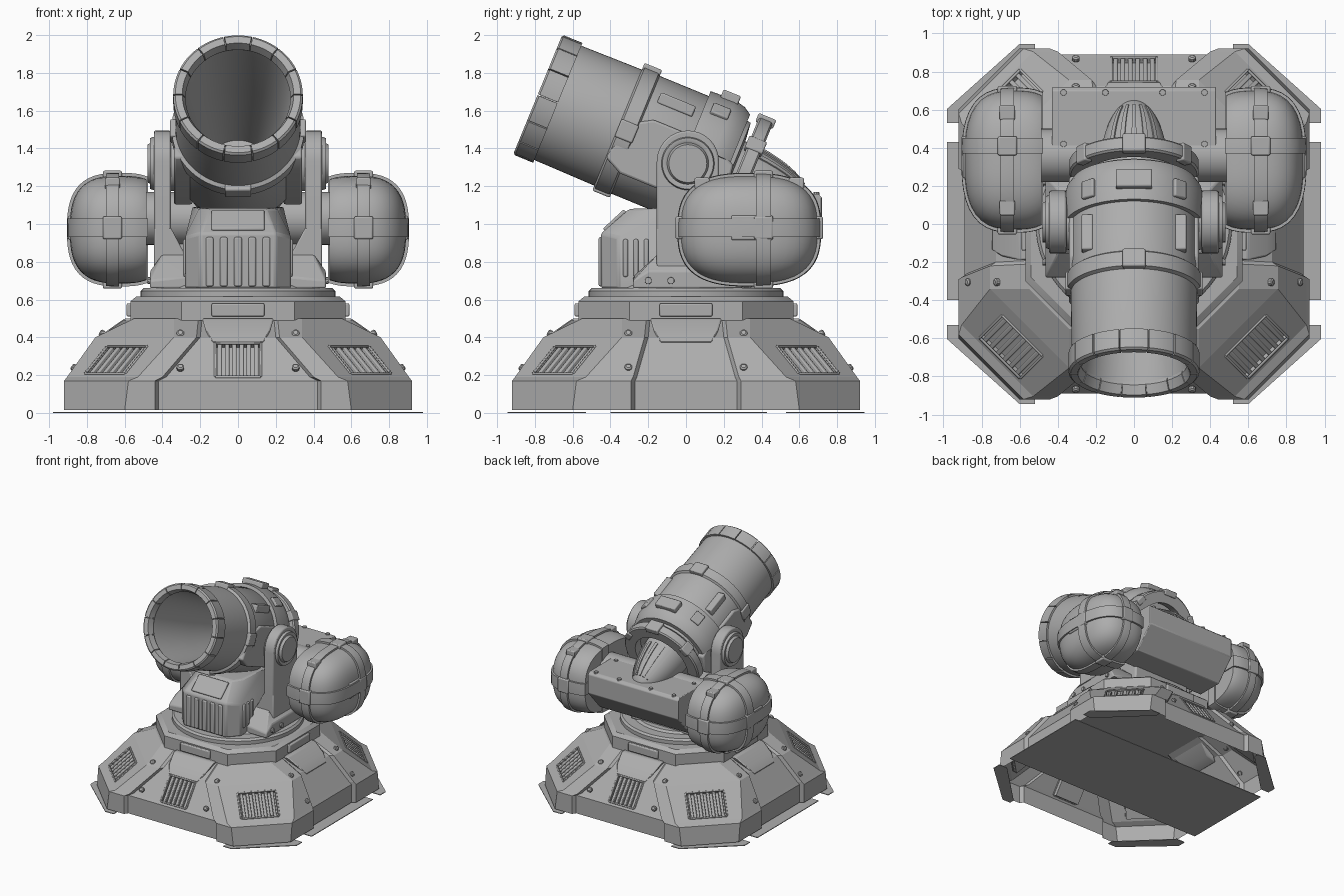
import bpy, bmesh, math
from mathutils import Matrix, Vector

if "Cube" in bpy.data.objects:
    bpy.data.objects.remove(bpy.data.objects["Cube"])

metal = bpy.data.materials.new("grey_metal")
metal.diffuse_color = (0.42, 0.42, 0.42, 1)
metal.use_nodes = True
metal.node_tree.nodes["Principled BSDF"].inputs["Base Color"].default_value = metal.diffuse_color


def finish(name, bm, mat=None, bevel=0):
    bmesh.ops.recalc_face_normals(bm, faces=bm.faces)
    if mat is not None:
        bm.transform(mat)
    me = bpy.data.meshes.new(name)
    bm.to_mesh(me)
    bm.free()
    me.materials.append(metal)
    ob = bpy.data.objects.new(name, me)
    bpy.context.collection.objects.link(ob)
    if bevel:
        m = ob.modifiers.new("bevel", 'BEVEL')
        m.width, m.segments = bevel, 2
    return ob


def hull(name, pts, mat=None, bevel=0):
    bm = bmesh.new()
    for p in pts:
        bm.verts.new(p)
    bmesh.ops.convex_hull(bm, input=bm.verts)
    bmesh.ops.delete(bm, geom=[v for v in bm.verts if not v.link_faces], context='VERTS')
    bmesh.ops.dissolve_limit(bm, angle_limit=0.01, verts=bm.verts, edges=bm.edges)
    return finish(name, bm, mat, bevel)


def box(name, c, s, mat=None, bevel=0.008):
    pts = [(c[0] + i * s[0] / 2, c[1] + j * s[1] / 2, c[2] + k * s[2] / 2)
           for i in (-1, 1) for j in (-1, 1) for k in (-1, 1)]
    return hull(name, pts, mat, bevel)


def loft(rings):
    bm = bmesh.new()
    vs = [[bm.verts.new(p) for p in r] for r in rings]
    n = len(rings[0])
    for a, b in zip(vs, vs[1:]):
        for i in range(n):
            bm.faces.new((a[i], a[(i + 1) % n], b[(i + 1) % n], b[i]))
    bm.faces.new(vs[-1])
    bm.normal_update()
    return bm


def lathe(name, prof, mat=None, n=48, a0=0.0, a1=2 * math.pi, closed=False):
    """Turn (height, radius) points about local z; closed profiles may be partial arcs."""
    bm = bmesh.new()
    full = a1 - a0 > 6.28
    cnt = n if full else n + 1
    vs = []
    for i in range(cnt):
        a = a0 + (a1 - a0) * i / n
        vs.append([bm.verts.new((r * math.cos(a), r * math.sin(a), t)) for t, r in prof])
    m = len(prof)
    for i in range(n):
        p, q = vs[i], vs[(i + 1) % cnt]
        for j in range(m if closed else m - 1):
            k = (j + 1) % m
            bm.faces.new((p[j], q[j], q[k], p[k]))
    if closed and not full:
        bm.faces.new(vs[0])
        bm.faces.new(vs[-1][::-1])
    bmesh.ops.remove_doubles(bm, verts=bm.verts, dist=1e-5)
    return finish(name, bm, mat)


def frame(origin, nz):
    """Frame on a wall: local x sideways, y up the slope, z outward."""
    x = Vector((-nz.y, nz.x, 0)).normalized()
    m = Matrix((x, nz.cross(x), nz)).transposed().to_4x4()
    m.translation = origin
    return m


def facing(yaw, dist, z, tilt):
    o = Vector((math.cos(yaw), math.sin(yaw), 0))
    return frame(o * dist + Vector((0, 0, z)), o * math.cos(tilt) + Vector((0, 0, math.sin(tilt))))


# Ground plates
box("ground_strip", (0, 0.015, 0.003), (1.96, 0.83, 0.006), bevel=0)
for sx in (-1, 1):
    for sy in (-1, 1):
        hull("corner_plate", [(sx * x, sy * y, z) for z in (0, 0.006) for x, y in
                              ((0.9, 0.53), (0.98, 0.53), (0.98, 0.605), (0.6, 0.945), (0.52, 0.945), (0.52, 0.9))])


# Pedestal: sloped octagon whose corner blocks stand proud of the side panels
def base_ring(z, a, c, sx, sy, d=0.03):
    q = [(sx, a - d), (sx + 0.02, a), (c, a), (a, c), (a, sy + 0.02), (a - d, sy)]
    pts = q + [(x, -y) for x, y in q[::-1]] + [(-x, -y) for x, y in q] + [(-x, y) for x, y in q[::-1]]
    return [(x, y, z) for x, y in pts]


bm = loft([base_ring(0.015, 0.92, 0.6, 0.42, 0.27), base_ring(0.17, 0.92, 0.58, 0.42, 0.27),
           base_ring(0.19, 0.905, 0.53, 0.38, 0.26), base_ring(0.4, 0.755, 0.34, 0.2, 0.2),
           base_ring(0.5, 0.55, 0.34, 0.19, 0.19)])

# Vent recesses cut into the diagonal, front and back slopes
bm.faces.ensure_lookup_table()
for f in [f for f in bm.faces if 0.25 < f.calc_center_median().z < 0.34]:
    c = f.calc_center_median()
    diag = abs(abs(c.x) - abs(c.y)) < 0.01
    if not diag and abs(c.x) > 0.01:
        continue
    n = f.normal.copy()
    if n.dot(c) < 0:
        n.negate()
    c.z = 0.28
    c += Vector((n.x, n.y, 0)).normalized() * (0.015 * n.z / math.hypot(n.x, n.y))
    m = frame(c, n)
    w, h = (0.3, 0.22) if diag else (0.24, 0.22)
    bmesh.ops.inset_region(bm, faces=[f], thickness=0.03)
    for v in f.verts:
        p = m.inverted() @ v.co
        v.co = m @ Vector((math.copysign(w / 2, p.x), math.copysign(h / 2, p.y), 0))
    bmesh.ops.inset_region(bm, faces=[f], thickness=0.004)
    for v in f.verts:
        v.co -= n * 0.035
    for k in range(6):
        box("vent_bar", ((k - 2.5) * w / 6.2, 0, -0.018), (0.024, h, 0.03), m, 0.006)
    for s in (-1, 1):
        box("vent_frame", (s * w / 2, 0, 0), (0.014, h, 0.012), m, 0.004)
        box("vent_frame", (0, s * h / 2, 0), (w, 0.014, 0.012), m, 0.004)
pedestal = finish("pedestal", bm)

# Lids, collar plates and bolts on the four straight sides
bolt = [(-0.01, 0.02), (0.008, 0.02), (0.014, 0.012), (0.014, 0)]
for i in range(4):
    f = facing(i * math.pi / 2, 0, 0, 0)
    hull("panel_lid", [(x * s, y, z) for s in (-1, 1) for x, y, z in
                       ((0.19, 0.5, 0.54), (0.19, 0.5, 0.6), (0.17, 0.43, 0.7), (0.14, 0.37, 0.75),
                        (0.14, 0.4, 0.66))], f, 0.01)
    box("collar_plate", (0, 0.545, 0.575), (0.28, 0.07, 0.03), f)
    for s in (-1, 1):
        for y, dist, tilt in ((0.24, 0.869, 36), (0.42, 0.72, 26)):
            lathe("bolt", bolt, facing(i * math.pi / 2, dist, y, math.radians(tilt))
                  @ Matrix.Translation((s * 0.305, 0, 0)), 10)


# Collar and turntable
def octagon(z, a, c):
    return [(x, y, z) for x, y in ((c, a), (a, c), (a, -c), (c, -a), (-c, -a), (-a, -c), (-a, c), (-c, a))]


finish("collar", loft([octagon(0.49, 0.57, 0.3), octagon(0.59, 0.57, 0.3), octagon(0.615, 0.54, 0.28)]))
lathe("turntable", [(0.6, 0.5), (0.615, 0.515), (0.645, 0.515), (0.66, 0.5), (0.66, 0.42), (0.675, 0.4), (0.675, 0)], n=64)

# Turret block with front slats and side vents
hull("turret_block", [(s * x, y, z) for s in (-1, 1) for x, y, z in (
    (0.2, -0.45, 0.66), (0.28, -0.36, 0.66), (0.28, 0.35, 0.66), (0.2, -0.45, 0.95), (0.28, -0.36, 0.93),
    (0.15, -0.3, 1.08), (0.21, -0.22, 1.08), (0.24, 0.0, 1.09), (0.26, 0.35, 1.0))], bevel=0.012)
box("brow_panel", (0, 0, 0), (0.28, 0.15, 0.03), facing(-math.pi / 2, 0.375, 1.015, math.radians(47)))
for k in range(5):
    box("front_slat", ((k - 2) * 0.075, -0.45, 0.8), (0.04, 0.025, 0.26))
for s in (-1, 1):
    for k in range(3):
        box("side_slat", (s * 0.28, -0.32 + k * 0.055, 0.82), (0.02, 0.025, 0.2))

# Arms with inward-kinked feet, and trunnion hubs
for s in (-1, 1):
    head = [(0.01 + 0.165 * math.cos(a), 1.33 + 0.165 * math.sin(a))
            for a in [math.pi * k / 16 for k in range(17)]]
    hull("arm", [(s * x, y, z) for x in (0.355, 0.445) for y, z in head + [(-0.155, 0.9), (0.175, 0.9)]], bevel=0.01)
    hull("arm_knee", [(s * x, y, z) for y in (-0.155, 0.175) for x, z in
                      ((0.355, 0.98), (0.445, 0.98), (0.26, 0.8), (0.26, 0.66), (0.445, 0.66))], bevel=0.008)
    hull("arm_foot", [(s * x, y, z) for x, y, z in (
        (0.265, -0.28, 0.66), (0.465, -0.28, 0.66), (0.265, -0.28, 0.72), (0.465, -0.28, 0.7),
        (0.265, -0.15, 0.84), (0.4, -0.15, 0.84), (0.465, -0.2, 0.75), (0.265, 0.18, 0.84), (0.4, 0.18, 0.84),
        (0.465, 0.25, 0.75), (0.265, 0.3, 0.74), (0.265, 0.3, 0.66), (0.465, 0.3, 0.66))], bevel=0.008)
    hub = Matrix.Translation((0, 0.01, 1.32)) @ Matrix.Rotation(s * math.pi / 2, 4, 'Y')
    lathe("hub", [(0.25, 0.15), (0.45, 0.14), (0.465, 0.135), (0.465, 0.12), (0.46, 0.11),
                  (0.48, 0.1), (0.48, 0)], hub)
    for y in (-0.2, -0.08, 0.22):
        lathe("foot_bolt", [(0.45, 0.02), (0.48, 0.018), (0.48, 0)],
              Matrix.Translation((0, y, 0.7)) @ Matrix.Rotation(s * math.pi / 2, 4, 'Y'), 10)

# Barrel: local z runs backward from the muzzle, local -y is the top
d = Vector((0, 0.925, -0.38)).normalized()
xa = Vector((1, 0, 0))
gun = Matrix((xa, d.cross(xa), d)).transposed().to_4x4()
gun.translation = (0, -0.785, 1.685)
lathe("barrel", [(1.05, 0), (1.05, 0.17), (0.5, 0.235), (0.12, 0.275), (0.015, 0.295), (0.015, 0.315),
                 (0.11, 0.327), (0.46, 0.332), (0.47, 0.352), (0.55, 0.352), (0.56, 0.337), (0.92, 0.337),
                 (0.97, 0.31), (1.1, 0.29), (1.11, 0.2), (1.11, 0)], gun, 64)
for k in range(14):
    a = 2 * math.pi * k / 14
    lathe("muzzle_segment", [(0, 0.295), (0, 0.332), (0.01, 0.343), (0.115, 0.343), (0.115, 0.3), (0.05, 0.277)],
          gun, 6, a + 0.01, a + 2 * math.pi / 14 - 0.01, True)
lathe("breech_ring", [(1.13, 0.24), (1.13, 0.33), (1.14, 0.34), (1.2, 0.34), (1.21, 0.33), (1.21, 0.24)],
      gun, 36, math.radians(165), math.radians(375), True)
lathe("breech_band", [(0.84, 0.3), (0.84, 0.365), (0.98, 0.37), (1.04, 0.355), (1.08, 0.33), (1.08, 0.26)],
      gun, 36, math.radians(190), math.radians(350), True)
# Breech nose with raised ribs
nose = [(1.08 + 0.47 * math.sin(a), 0.19 * math.cos(a)) for a in [math.pi / 2 * k / 12 for k in range(13)]]
lathe("breech_nose", nose, gun, 32)
for a in (-130, -110, -90, -70, -50):
    lathe("nose_rib", [(t, r + 0.008) for t, r in nose[2:9]] + [(t, r - 0.02) for t, r in nose[8:1:-1]],
          gun, 2, math.radians(a - 4), math.radians(a + 4), True)
# Clamps and blocks around the barrel
for a, t, r, sz in ((-90, 0.51, 0.345, 0.12), (0, 0.51, 0.335, 0.1), (180, 0.51, 0.335, 0.1), (90, 0.51, 0.335, 0.14),
                    (-90, 0.95, 0.375, 0.19), (-50, 0.93, 0.36, 0.08), (-130, 0.93, 0.36, 0.08),
                    (-90, 1.17, 0.33, 0.12), (-35, 1.17, 0.32, 0.08), (-145, 1.17, 0.32, 0.08)):
    box("barrel_clamp", (r, 0, t), (0.05, sz, 0.1), gun @ Matrix.Rotation(math.radians(a), 4, 'Z'))
# Cheek plates around the trunnions
for s in (-1, 1):
    hull("cheek_plate", [(s * x, y, t) for x in (0.24, 0.34) for y, t in
                         ((-0.04, 0.5), (0.17, 0.46), (0.22, 0.56), (0.22, 1.0), (0.1, 1.12), (-0.05, 1.1),
                          (-0.11, 0.95), (-0.11, 0.62))], gun, 0.012)
    box("barrel_strip", (s * 0.245, -0.23, 0.7), (0.06, 0.06, 0.2), gun)

# Rear beam and the axle that carries the pods
hull("rear_beam", [(x, y, z) for x in (-0.43, 0.43) for y, z in
                   ((0.33, 1.16), (0.7, 1.16), (0.72, 1.14), (0.72, 0.98), (0.56, 0.8), (0.33, 0.8))], bevel=0.006)
for s in (-1, 1):
    for x, y in ((0.15, 0.69), (0.37, 0.69), (0.37, 0.42)):
        lathe("beam_bolt", [(1.15, 0.018), (1.17, 0.016), (1.17, 0)], Matrix.Translation((s * x, y, 0)), 10)
lathe("pod_axle", [(-0.55, 0), (-0.55, 0.14), (0.55, 0.14), (0.55, 0)],
      Matrix.Translation((0, 0.36, 1.03)) @ Matrix.Rotation(math.pi / 2, 4, 'Y'))


# Side pods: squarish ellipsoids with a flat inner side, wrapped by straps
def pod_shell(name, side, grow=0.0, axis=None, mid=0.0, half=0.04):
    bm = bmesh.new()
    bmesh.ops.create_uvsphere(bm, u_segments=48, v_segments=32, radius=1)
    p = 2.8
    for v in bm.verts:
        k = sum(abs(c) ** p for c in v.co) ** (-1 / p)
        v.co = Vector((v.co.x * 0.265, v.co.y * 0.365, v.co.z * 0.285)) * k
        v.co += v.co.normalized() * grow
    cuts = [(Vector((-side * (0.14 + grow / 2), 0, 0)), Vector((-side, 0, 0)))]
    if axis is not None:
        e = Vector([float(i == axis) for i in range(3)])
        cuts += [(e * (mid + t * half), e * t) for t in (-1, 1)]
    for co, no in cuts:
        bmesh.ops.bisect_plane(bm, geom=bm.verts[:] + bm.edges[:] + bm.faces[:], plane_co=co, plane_no=no, clear_outer=True)
        bmesh.ops.holes_fill(bm, edges=[e for e in bm.edges if e.is_boundary], sides=0)
    finish(name, bm, Matrix.Translation((side * 0.625, 0.335, 0.97)))


for s in (-1, 1):
    pod_shell("pod", s)
    for ax, mid, w in ((0, s * 0.04, 0.035), (1, 0.075, 0.04), (2, 0.01, 0.05)):
        pod_shell("pod_strap", s, 0.016, ax, mid, w)
    x = s * 0.665
    for k in (-1, 1):
        box("pod_clamp", (x, 0.41, 0.97 + k * 0.292), (0.1, 0.1, 0.04))
        box("pod_clamp", (x, 0.335 + k * 0.37, 0.98), (0.1, 0.04, 0.12))
        box("pod_clamp", (x, 0.335 + k * 0.25, 0.97 + 0.245), (0.08, 0.08, 0.06))
    box("pod_clamp", (s * 0.888, 0.41, 0.98), (0.035, 0.1, 0.12))
    box("pod_badge", (s * 0.882, 0.35, 0.98), (0.03, 0.22, 0.13))

bpy.ops.object.select_all(action='SELECT')
bpy.context.view_layer.objects.active = bpy.context.selected_objects[0]
bpy.ops.object.shade_smooth_by_angle(angle=math.radians(30))
# The pedestal keeps crisp facets
pedestal.data.shade_flat()
